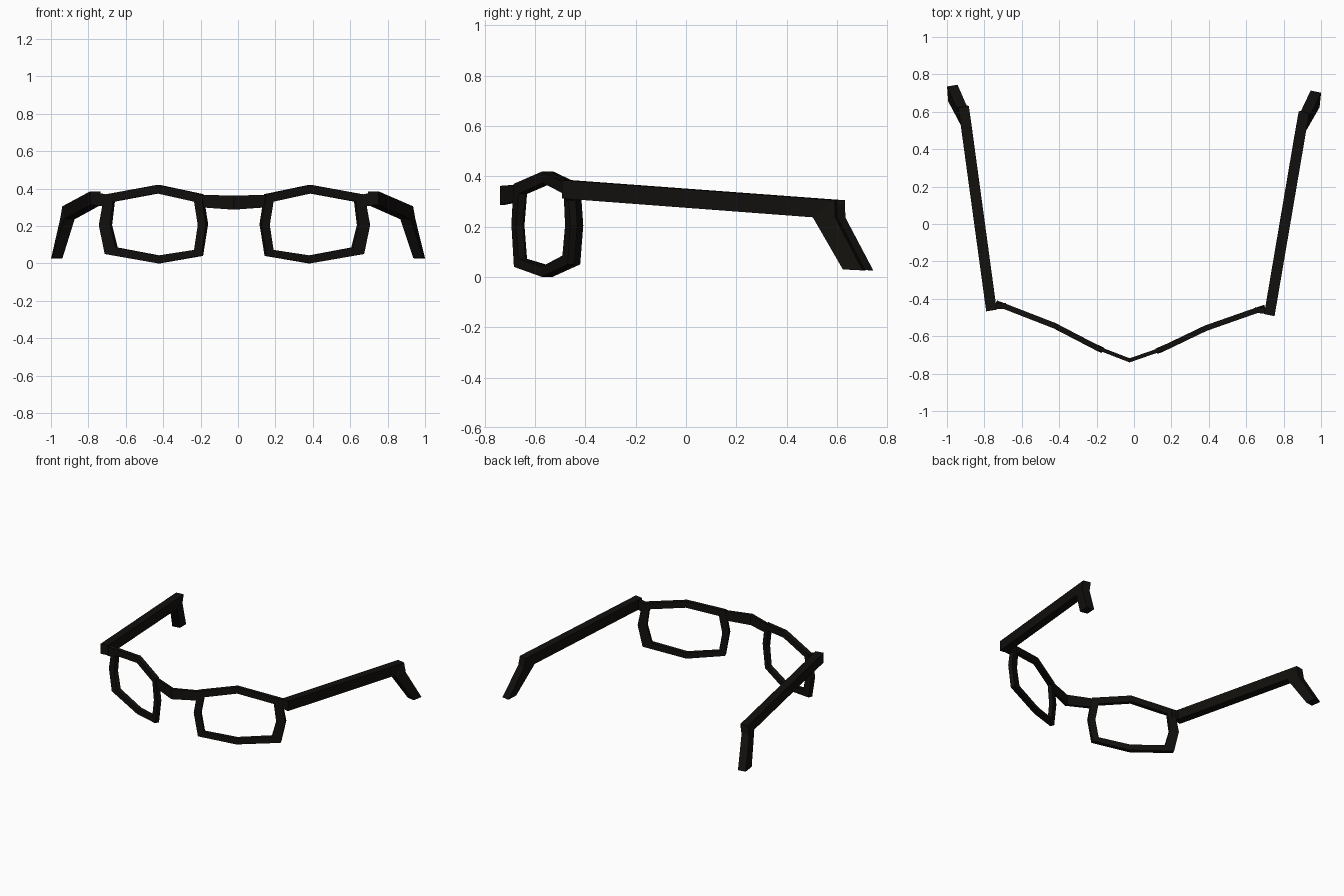
import bpy, bmesh

if "Cube" in bpy.data.objects:
    bpy.data.objects.remove(bpy.data.objects["Cube"])

TILT = -0.0165      # the whole pair is turned a touch about z
SHIFT = -0.0115

black = bpy.data.materials.new("black_plastic")
black.diffuse_color = (0.006, 0.005, 0.004, 1)
black.use_nodes = True
black.node_tree.nodes["Principled BSDF"].inputs["Base Color"].default_value = black.diffuse_color


def loft(name, rings, closed=False, mirror=True):
    """Skin a row of four-point rings into a flat-faced bar."""
    bm = bmesh.new()
    vs = [[bm.verts.new(p) for p in r] for r in rings]
    n = len(vs)
    for i in range(n if closed else n - 1):
        a, b = vs[i], vs[(i + 1) % n]
        for k in range(4):
            m = (k + 1) % 4
            bm.faces.new((a[k], a[m], b[m], b[k]))
    if not closed:
        bm.faces.new(vs[0])
        bm.faces.new(vs[-1])
    bmesh.ops.recalc_face_normals(bm, faces=bm.faces)
    me = bpy.data.meshes.new(name)
    bm.to_mesh(me)
    bm.free()
    me.materials.append(black)
    ob = bpy.data.objects.new(name, me)
    bpy.context.collection.objects.link(ob)
    ob.rotation_euler.z = TILT
    ob.location.x = SHIFT
    if mirror:
        ob.modifiers.new("other_side", 'MIRROR')
    return ob


def front_y(x):
    """Plan curve of the spectacle front."""
    pts = [(0, -0.73), (0.165, -0.67), (0.405, -0.55), (0.69, -0.445)]
    for (x0, y0), (x1, y1) in zip(pts, pts[1:]):
        if x <= x1 or x1 == 0.69:
            return y0 + (y1 - y0) * (x - x0) / (x1 - x0)


def layer(x, z, side, t=0.015):
    """Point on the front (side 1) or back (side -1) of the curved front."""
    return (x + side * t * 0.38, front_y(x) - side * t * 0.92, z)


# Eight-sided rims
outer = [(.69, .368), (.405, .42), (.168, .37), (.143, .21),
         (.17, .04), (.402, 0), (.688, .05), (.72, .205)]
inner = [(.645, .33), (.407, .374), (.207, .33), (.187, .205),
         (.207, .072), (.402, .042), (.63, .085), (.66, .205)]
loft("rim", [[layer(*o, 1), layer(*o, -1), layer(*i, -1), layer(*i, 1)]
             for o, i in zip(outer, inner)], closed=True)

# Bridge, bent at the middle
bridge = []
for x, y, lo, hi in [(-.18, -.663, .30, .367), (0, -.729, .287, .362), (.18, -.663, .30, .367)]:
    bridge.append([(x, y - .011, lo), (x, y + .011, lo), (x, y + .011, hi), (x, y - .011, hi)])
loft("bridge", bridge, mirror=False)

# Hinge block between rim and temple
loft("hinge", [[(x, y - .014, lo), (x, y + .016, lo), (x, y + .016, hi), (x, y - .014, hi)]
               for x, y, lo, hi in [(.665, -.45, .30, .365), (.745, -.455, .31, .38)]])


def bar_ring(low, high, w=0.028):
    """Ring across a bar from a low and a high edge centre."""
    (xa, ya, za), (xb, yb, zb) = low, high
    return [(xa - w, ya + .005, za), (xa + w, ya - .005, za),
            (xb + w, yb - .005, zb), (xb - w, yb + .005, zb)]


# Straight temple arm
loft("temple", [bar_ring((.743, -.475, .312), (.743, -.475, .385)),
                bar_ring((.896, .525, .237), (.910, .612, .305))])

# Ear tip bending down behind the arm
loft("ear_tip", [bar_ring((.896, .525, .237), (.910, .612, .305)),
                 bar_ring((.899, .525, .236), (.922, .614, .236)),
                 bar_ring((.965, .645, .030), (.972, .724, .026))])
